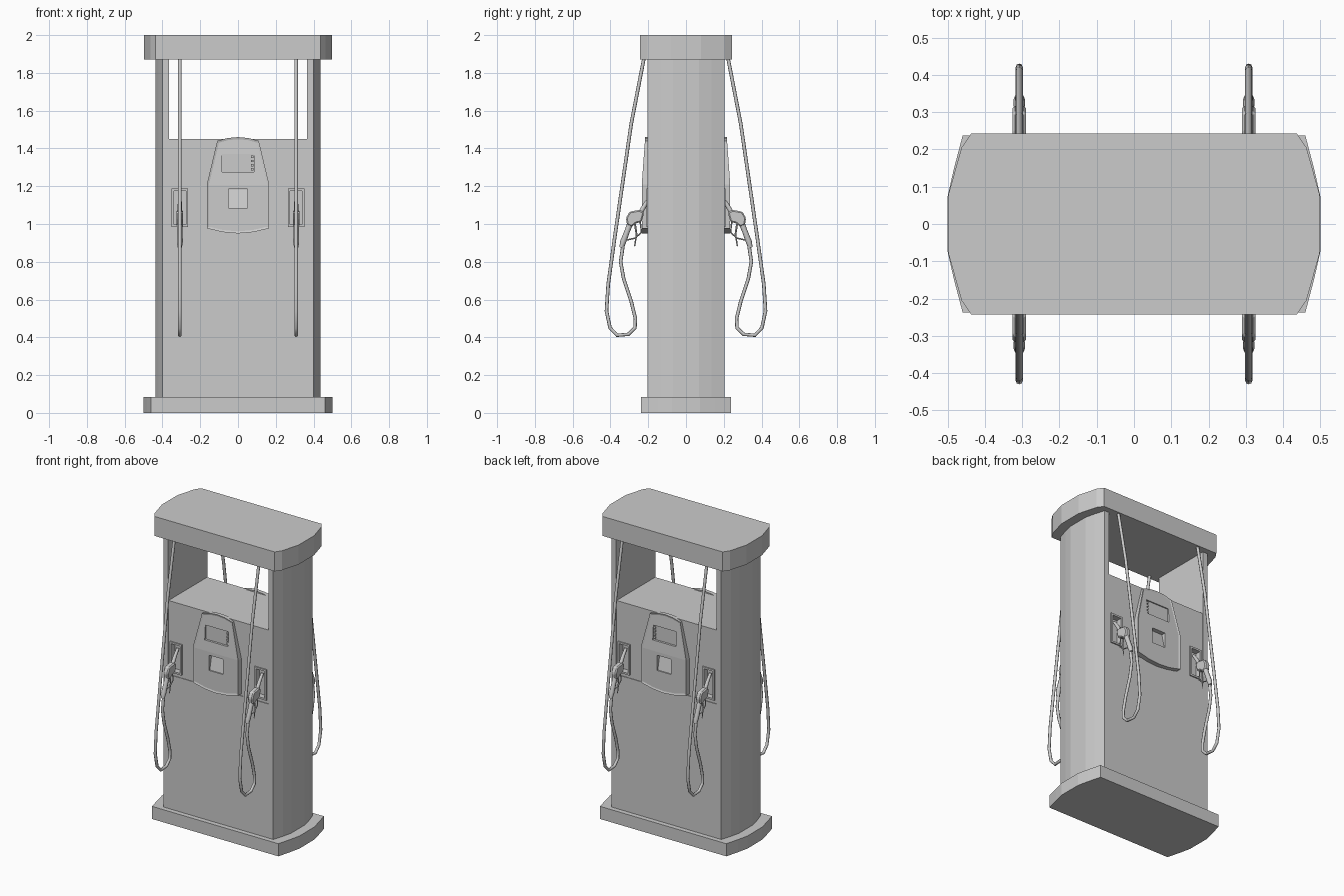
import bpy, bmesh
from mathutils import Vector

if "Cube" in bpy.data.objects:
    bpy.data.objects.remove(bpy.data.objects["Cube"])


def prism(name, pts, a, b, axis):
    """Extrude a closed 2D outline from a to b along axis (0=x, 1=y, 2=z)."""
    def place(p, h):
        c = list(p)
        c.insert(axis, h)
        return c
    bm = bmesh.new()
    face = bm.faces.new([bm.verts.new(place(p, a)) for p in pts])
    ext = bmesh.ops.extrude_face_region(bm, geom=[face])
    move = Vector(place((0, 0), b - a))
    for v in ext['geom']:
        if isinstance(v, bmesh.types.BMVert):
            v.co += move
    bmesh.ops.recalc_face_normals(bm, faces=bm.faces)
    me = bpy.data.meshes.new(name)
    bm.to_mesh(me)
    bm.free()
    ob = bpy.data.objects.new(name, me)
    bpy.context.collection.objects.link(ob)
    return ob


def box(name, x, y, z):
    return prism(name, [(x[0], y[0]), (x[1], y[0]), (x[1], y[1]), (x[0], y[1])], z[0], z[1], 2)


def cut(ob, cutter):
    mod = ob.modifiers.new('cut', 'BOOLEAN')
    mod.operation = 'DIFFERENCE'
    mod.solver = 'EXACT'
    mod.object = cutter
    bpy.context.view_layer.objects.active = ob
    bpy.ops.object.modifier_apply(modifier=mod.name)
    bpy.data.objects.remove(cutter)


def tube(name, pts, radius, radii=None, res=2):
    cu = bpy.data.curves.new(name, 'CURVE')
    cu.dimensions = '3D'
    cu.bevel_depth = radius
    cu.bevel_resolution = res
    cu.use_fill_caps = True
    sp = cu.splines.new('POLY')
    sp.points.add(len(pts) - 1)
    for i, p in enumerate(pts):
        sp.points[i].co = (*p, 1)
        sp.points[i].radius = radii[i] if radii else 1
    ob = bpy.data.objects.new(name, cu)
    bpy.context.collection.objects.link(ob)
    bpy.ops.object.select_all(action='DESELECT')
    ob.select_set(True)
    bpy.context.view_layer.objects.active = ob
    bpy.ops.object.convert(target='MESH')


def mirrored(q):
    """Full outline from the points of the +x +y quarter, listed from front corner to side."""
    half = q + [(x, -y) for x, y in reversed(q)]
    return half + [(-x, y) for x, y in reversed(half)]


# Base, cap and body with bowed ends
prism('base', mirrored([(.46, .237), (.483, .15), (.5, .075)]), 0, .083, 2)
prism('cap', mirrored([(.437, .243), (.463, .205), (.498, .08)]), 1.872, 2, 2)
body = prism('body', mirrored([(.4, .205), (.422, .135), (.437, .07)]), .08, 1.875, 2)
cut(body, box('window_cutter', (-.365, .365), (-.4, .4), (1.45, 1.9)))

HOSE = [(.222, 1.88), (.29, 1.53), (.375, .945), (.412, .68), (.421, .54), (.402, .45),
        (.365, .411), (.305, .416), (.27, .45), (.268, .5), (.29, .59), (.33, .71),
        (.346, .80), (.333, .89)]
NOZZLE = [(.222, 1.06), (.245, 1.075), (.30, 1.065), (.318, 1.03), (.312, .995),
          (.288, .985), (.262, 1.005), (.235, 1.01)]

for s, side in ((-1, 'front'), (1, 'back')):
    def sp(a, b):
        return (s * a, s * b)

    # Shallow panel recess
    cut(body, box('panel_cutter', (-.365, .365), sp(.201, .3), (.965, 1.47)))

    # Console with sloped upper part and raised rim
    half = [(0, .95), (.08, .957), (.165, .977), (.165, 1.21), (.11, 1.44), (.055, 1.455), (0, 1.46)]
    outline = half + [(-x, z) for x, z in reversed(half[1:-1])]
    con = prism(side + '_console', outline, s * .19, s * .234, 1)
    bm = bmesh.new()
    bm.from_mesh(con.data)
    bmesh.ops.bisect_plane(bm, geom=bm.verts[:] + bm.edges[:] + bm.faces[:],
                           plane_co=(0, 0, 1.21), plane_no=(0, 0, 1))
    for v in bm.verts:
        if abs(v.co.y) > .22 and v.co.z > 1.21:
            v.co.y -= s * .018 * (v.co.z - 1.21) / .25
    bm.normal_update()
    front = [f for f in bm.faces if f.normal.y * s > .9 and f.calc_center_median().y * s > .2]
    bmesh.ops.inset_region(bm, faces=front, thickness=.011, depth=-.004, use_even_offset=True)
    bm.to_mesh(con.data)
    bm.free()

    # Screen and keypad pockets
    cut(con, box('screen_cutter', (-.085, .085), sp(.211, .3), (1.275, 1.37)))
    wedge = [(s * .26, 1.085), (s * .26, 1.185), (s * .2, 1.185), (s * .222, 1.085)]
    cut(con, prism('pocket_cutter', wedge, -.05, .05, 0))
    for i in range(4):
        box(side + '_screen_button', (.07, .082), sp(.205, .219), (1.283 + i * .022, 1.296 + i * .022))

    for m in (-1, 1):
        cx = .308 * m

        # Nozzle holster: frame and pocket
        frame = box(side + '_holster_frame', (cx - .043, cx + .043), sp(.19, .209), (.985, 1.187))
        for target in (body, frame):
            cut(target, box('holster_cutter', (cx - .032, cx + .032), sp(.17, .3), (.997, 1.175)))

        def path(pts):
            return [(cx, s * d, z) for d, z in pts]

        # Hose
        tube(side + '_hose', path(HOSE), .0095)

        # Nozzle: spout, body, grip, trigger and guard
        tube(side + '_nozzle_spout', path([(.185, 1.145), (.215, 1.105), (.25, 1.045)]), .011, [.8, 1, 1.2])
        nb = prism(side + '_nozzle_body', [(s * d, z) for d, z in NOZZLE], cx - .018, cx + .018, 0)
        bev = nb.modifiers.new('bevel', 'BEVEL')
        bev.width = .007
        bev.segments = 1
        tube(side + '_nozzle_grip', path([(.285, 1.03), (.31, .965), (.333, .905), (.342, .875)]),
             .016, [1.1, .9, 1, .7])
        tube(side + '_trigger_guard', path([(.242, 1.01), (.236, .955), (.27, .925), (.33, .912)]), .004, res=0)
        tube(side + '_trigger', path([(.27, 1.0), (.262, .945), (.272, .882)]), .005, [1, 1, .6], res=0)
